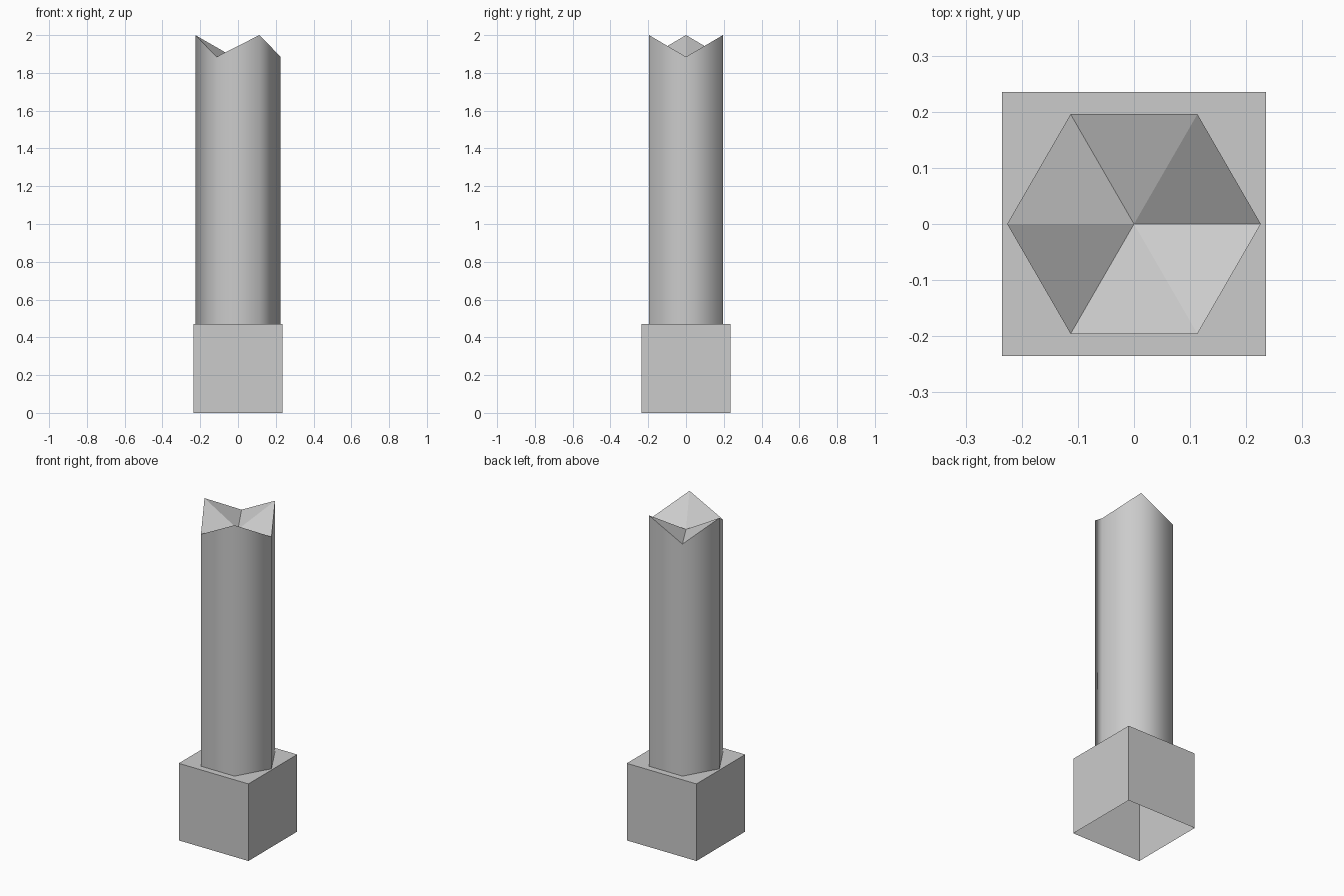
import bpy, bmesh, math

if "Cube" in bpy.data.objects:
    bpy.data.objects.remove(bpy.data.objects["Cube"])


def add_object(name, bm):
    bmesh.ops.recalc_face_normals(bm, faces=bm.faces)
    mesh = bpy.data.meshes.new(name)
    bm.to_mesh(mesh)
    bm.free()
    obj = bpy.data.objects.new(name, mesh)
    bpy.context.collection.objects.link(obj)
    return obj


# Cube-shaped base, open underneath
SIZE = 0.47
bm = bmesh.new()
bmesh.ops.create_cube(bm, size=SIZE)
bmesh.ops.translate(bm, verts=bm.verts, vec=(0, 0, SIZE / 2))
bottom = min(bm.faces, key=lambda f: f.calc_center_median().z)
bmesh.ops.delete(bm, geom=[bottom], context='FACES_ONLY')
add_object("base", bm)

# Six-sided column: smooth sides, zigzag rim, faceted hollow top
RADIUS, LOW, HIGH, CENTRE = 0.226, 1.885, 2.0, 1.87
bm = bmesh.new()
lower, rim = [], []
for i in range(6):
    a = math.radians(60 * i)
    x, y = RADIUS * math.cos(a), RADIUS * math.sin(a)
    lower.append(bm.verts.new((x, y, SIZE)))
    rim.append(bm.verts.new((x, y, HIGH if i % 2 else LOW)))
centre = bm.verts.new((0, 0, CENTRE))
for i in range(6):
    j = (i + 1) % 6
    side = bm.faces.new((lower[i], lower[j], rim[j], rim[i]))
    side.smooth = True
    top = bm.faces.new((rim[i], rim[j], centre))
    top.smooth = False
    bm.edges.get((rim[i], rim[j])).smooth = False
add_object("column", bm)
